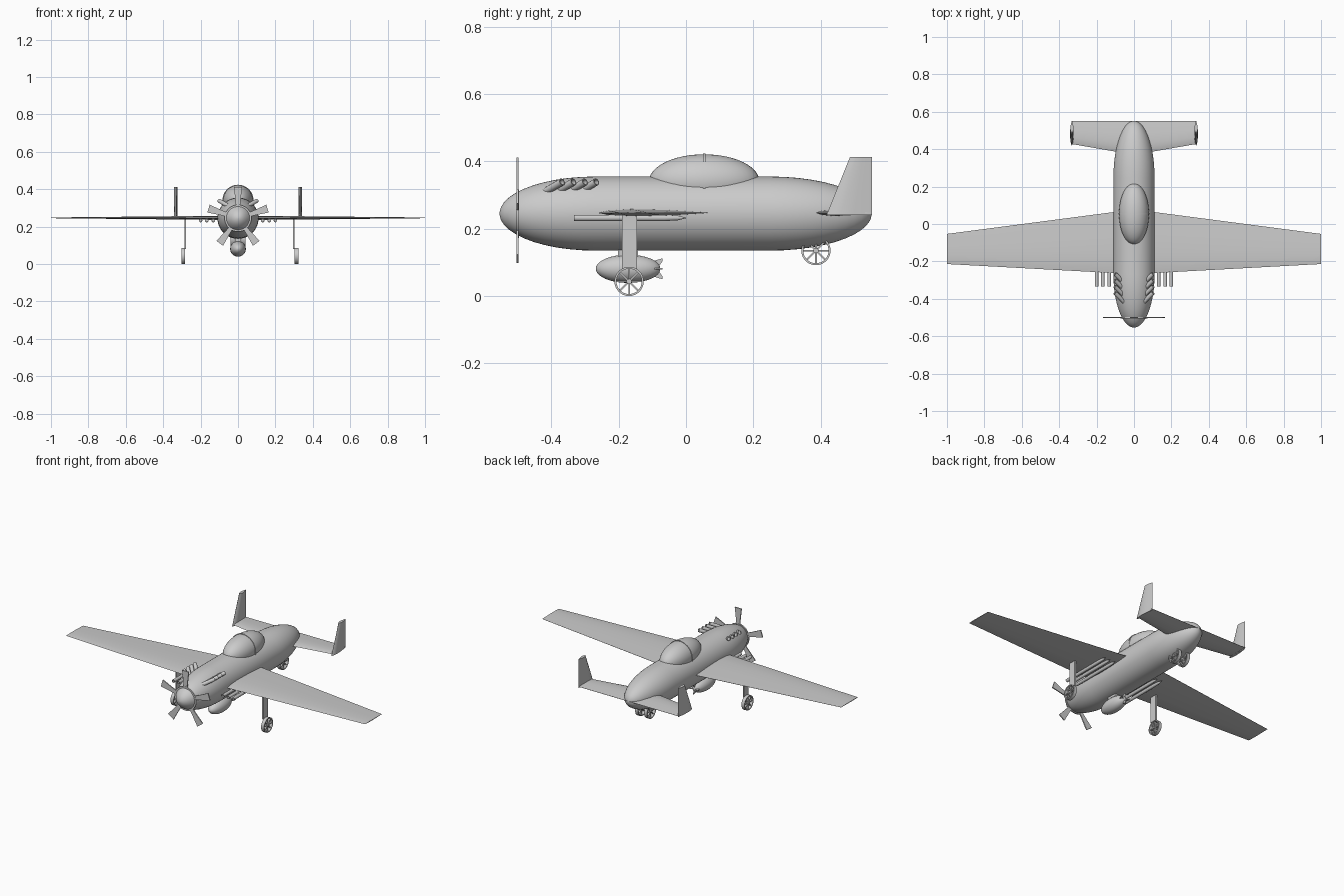
import bpy, bmesh, math
from mathutils import Vector, Matrix

if "Cube" in bpy.data.objects:
    bpy.data.objects.remove(bpy.data.objects["Cube"])

AXIS_Z = 0.245  # fuselage centre line height


def finish(name, bm, mirror=False):
    bmesh.ops.remove_doubles(bm, verts=bm.verts, dist=1e-5)
    bmesh.ops.recalc_face_normals(bm, faces=bm.faces)
    me = bpy.data.meshes.new(name)
    bm.to_mesh(me)
    bm.free()
    me.shade_smooth()
    me.set_sharp_from_angle(angle=math.radians(35))
    ob = bpy.data.objects.new(name, me)
    bpy.context.collection.objects.link(ob)
    if mirror:
        ob.modifiers.new("mirror", 'MIRROR').use_mirror_merge = False
    return ob


def loft(bm, rings, caps=True):
    """Skin a list of equally long point rings."""
    vs = [[bm.verts.new(p) for p in r] for r in rings]
    n = len(vs[0])
    for a, b in zip(vs, vs[1:]):
        for i in range(n):
            j = (i + 1) % n
            bm.faces.new((a[i], a[j], b[j], b[i]))
    if caps:
        bm.faces.new(vs[0])
        bm.faces.new(vs[-1])


def lathe(bm, origin, direction, profile, n=16, caps=True):
    """Revolve (distance, radius) pairs about an axis."""
    o = Vector(origin)
    q = Vector(direction).to_track_quat('Z', 'Y')
    loft(bm, [[o + q @ Vector((r * math.cos(2 * math.pi * i / n),
                               r * math.sin(2 * math.pi * i / n), t))
               for i in range(n)] for t, r in profile], caps)


def box(bm, centre, size, rot=Matrix()):
    bmesh.ops.create_cube(bm, size=1, matrix=Matrix.Translation(centre) @ rot
                          @ Matrix.Diagonal((*size, 1)))


def foil(front, back, thick):
    """Wing section as (y, offset) pairs."""
    half = [(0.0, 0.0), (0.1, 0.6), (0.3, 1.0), (0.6, 0.8), (1.0, 0.06)]
    pts = half + [(t, -h) for t, h in reversed(half[1:])]
    return [(front + (back - front) * t, h * thick / 2) for t, h in pts]


# Fuselage: rounded nose, straight middle, longer rounded tail
bm = bmesh.new()
R = 0.11
angles = [math.radians(a) for a in range(2, 91, 8)]
prof = [(-0.27 - 0.284 * math.cos(a), R * math.sin(a)) for a in angles]
prof += [(0.25 + 0.302 * math.cos(a), R * math.sin(a)) for a in reversed(angles)]
lathe(bm, (0, 0, AXIS_Z), (0, 1, 0), prof, 48)
finish("fuselage", bm)

# Canopy bubble and its frame hoop
bm = bmesh.new()
bmesh.ops.create_uvsphere(bm, u_segments=40, v_segments=24, radius=1,
                          matrix=Matrix.Translation((0, 0.054, 0.341))
                          @ Matrix.Diagonal((0.08, 0.164, 0.08, 1)))
finish("canopy", bm)
bm = bmesh.new()
lathe(bm, (0, 0.054, 0.341), (0, 1, 0),
      [(-0.004, 0.076), (-0.004, 0.083), (0.004, 0.083), (0.004, 0.076)], 40, False)
finish("canopy_frame", bm)

# Main wings and tailplane
bm = bmesh.new()
loft(bm, [[(x, y, 0.247 + z) for y, z in foil(f, b, t)]
          for x, f, b, t in [(0, -0.268, 0.078, 0.024), (1, -0.214, -0.053, 0.004)]])
finish("main_wing", bm, True)
bm = bmesh.new()
loft(bm, [[(x, y, 0.247 + z) for y, z in foil(f, 0.552, t)]
          for x, f, t in [(0, 0.37, 0.02), (0.335, 0.428, 0.014)]])
finish("tailplane", bm, True)

# Twin tail fins
bm = bmesh.new()
loft(bm, [[(0.332 + h, y, z) for y, h in foil(f, 0.552, 0.018)]
          for z, f in [(0.24, 0.417), (0.413, 0.487)]])
finish("tail_fin", bm, True)

# Propeller: hub disc and five flaring blades
bm = bmesh.new()
lathe(bm, (0, -0.5, AXIS_Z), (0, 1, 0), [(-0.004, 0.072), (0.004, 0.072)], 40)
finish("propeller_hub", bm)
bm = bmesh.new()
for k in range(5):
    rot = Matrix.Rotation(2 * math.pi * k / 5, 3, 'Y')
    loft(bm, [[Vector((0, -0.5, AXIS_Z)) + rot @ Vector((x * w, y * 0.003, r))
               for x, y in [(-1, -1), (1, -1), (1, 1), (-1, 1)]]
              for r, w in [(0.05, 0.010), (0.09, 0.013), (0.166, 0.022)]])
finish("propeller_blades", bm)

# Exhaust stubs, four per side, open ended
bm = bmesh.new()
for i in range(4):
    a = Vector((0.06, -0.41 + 0.034 * i, 0.315))
    d = Vector((0.042, 0.042, 0.024))
    L = d.length
    lathe(bm, a, d, [(-0.01, 0.011), (L, 0.011), (L, 0.008), (L - 0.015, 0.008)], 14)
finish("exhaust_pipes", bm, True)

# Gun barrels under the wings, three per side
bm = bmesh.new()
for x in (0.132, 0.167, 0.2):
    lathe(bm, (x, -0.333, 0.232), (0, 1, 0),
          [(0.02, 0.006), (0, 0.006), (0, 0.0095), (0.27, 0.0095),
           (0.31, 0.007), (0.333, 0.001)], 14)
finish("gun_barrels", bm, True)

# Bomb with four notched fins, hung on a pylon
bm = bmesh.new()
bomb_z = 0.081
lathe(bm, (0, -0.172, bomb_z), (0, 1, 0),
      [(-0.096 * math.cos(a), 0.042 * math.sin(a))
       for a in [math.radians(2 + 11 * i) for i in range(17)]], 28)
finish("bomb_body", bm)
bm = bmesh.new()
for k in range(4):
    rot = Matrix.Rotation(math.pi / 2 * k, 3, 'Y')
    loft(bm, [[Vector((0, 0, bomb_z)) + rot @ Vector((x, y, z))
               for y, z in [(-0.12, 0), (-0.10, 0.022), (-0.07, 0.031),
                            (-0.07, 0.022), (-0.086, 0)]] for x in (-0.002, 0.002)])
finish("bomb_fins", bm)
bm = bmesh.new()
box(bm, (0, -0.172, 0.132), (0.03, 0.06, 0.03))
finish("bomb_pylon", bm)


def wheel(name, x, y, z, w):
    """Spoked wheel turning about the x axis."""
    bm = bmesh.new()
    c, r = (x, y, z), 0.0435
    lathe(bm, c, (1, 0, 0), [(-w, r - 0.006), (-w, r), (w, r),
                             (w, r - 0.006), (-w, r - 0.006)], 32, False)
    lathe(bm, c, (1, 0, 0), [(-w, 0.008), (w, 0.008)], 16)
    for k in range(4):
        box(bm, c, (w, 0.005, 2 * r - 0.006), Matrix.Rotation(math.pi / 4 * k, 4, 'X'))
    finish(name, bm)


# Main landing gear
for side, strut_x, wheel_x in (("left", -0.282, -0.293), ("right", 0.298, 0.313)):
    bm = bmesh.new()
    box(bm, (strut_x, -0.168, 0.16), (0.008, 0.044, 0.16))
    finish(side + "_gear_strut", bm)
    wheel(side + "_main_wheel", wheel_x, -0.169, 0.0435, 0.01)

# Paired tail wheels
for side, x in (("left", -0.03), ("right", 0.03)):
    wheel(side + "_tail_wheel", x, 0.386, 0.135, 0.01)
